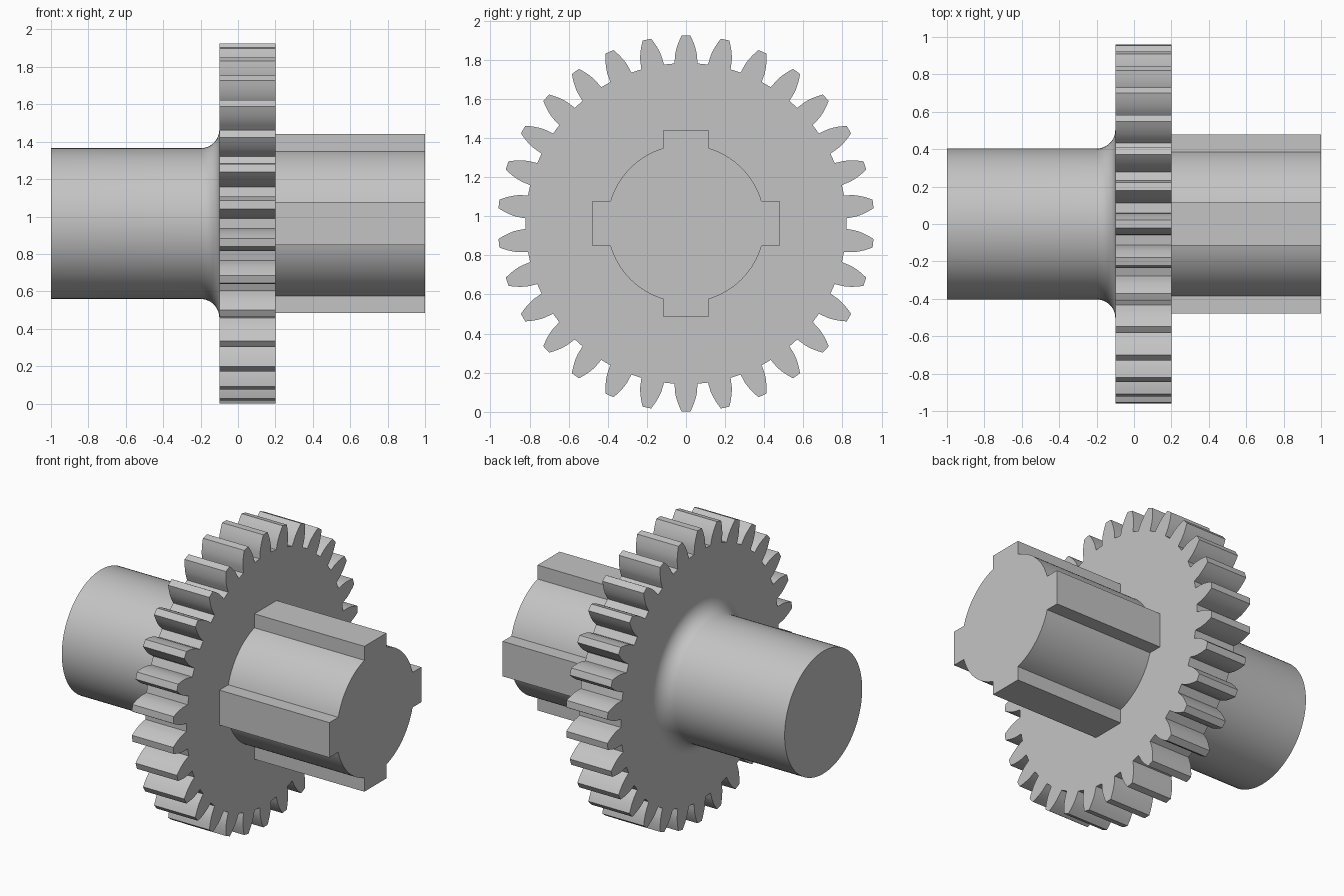
import bpy, bmesh
from math import sin, cos, tan, pi, acos, asin, radians
from mathutils import Vector, Matrix

if "Cube" in bpy.data.objects:
    bpy.data.objects.remove(bpy.data.objects["Cube"], do_unlink=True)

TEETH = 30
TIP_R = 0.962
PITCH_R = TIP_R * TEETH / (TEETH + 2)
BASE_R = PITCH_R * cos(radians(20))
ROOT_R = 0.821
SHAFT_R = 0.403
AXIS_Z = TIP_R

steel = bpy.data.materials.new("grey steel")
steel.use_nodes = True
GREY = (0.55, 0.55, 0.55, 1)
steel.diffuse_color = GREY
steel.node_tree.nodes["Principled BSDF"].inputs["Base Color"].default_value = GREY


def finish(bm, name):
    """Turn a bmesh built around the x axis into a smooth-shaded, sharp-edged part."""
    bmesh.ops.recalc_face_normals(bm, faces=bm.faces)
    mesh = bpy.data.meshes.new(name)
    bm.to_mesh(mesh)
    bm.free()
    mesh.materials.append(steel)
    obj = bpy.data.objects.new(name, mesh)
    obj.location.z = AXIS_Z
    bpy.context.collection.objects.link(obj)
    bpy.ops.object.select_all(action="DESELECT")
    obj.select_set(True)
    bpy.context.view_layer.objects.active = obj
    bpy.ops.object.shade_smooth_by_angle(angle=radians(30))


def extrude_outline(name, polar, x0, x1):
    """Extrude a closed outline of (radius, angle from the top) along x."""
    bm = bmesh.new()
    verts = [bm.verts.new((x0, r * sin(a), r * cos(a))) for r, a in polar]
    face = bm.faces.new(verts)
    ext = bmesh.ops.extrude_face_region(bm, geom=[face], use_keep_orig=True)
    moved = [v for v in ext["geom"] if isinstance(v, bmesh.types.BMVert)]
    bmesh.ops.translate(bm, verts=moved, vec=(x1 - x0, 0, 0))
    finish(bm, name)


# Gear wheel: involute flanks mirrored about each tooth centre
def involute(angle):
    return tan(angle) - angle


def half_angle(r):
    return pi / (2 * TEETH) + involute(radians(20)) - involute(acos(BASE_R / r))


STEPS = 6
flank = [(ROOT_R, half_angle(BASE_R) + 0.005)]
for i in range(STEPS + 1):
    r = BASE_R + (TIP_R - BASE_R) * i / STEPS
    flank.append((r, half_angle(r)))
tooth = [(r, -a) for r, a in flank] + [(TIP_R, 0)] + flank[::-1]
pitch = 2 * pi / TEETH
extrude_outline("gear_wheel",
                [(r, a + k * pitch) for k in range(TEETH) for r, a in tooth],
                -0.1, 0.2)

# Splined shaft: round core with four square keys
KEY_HALF, KEY_TOP, ARC = 0.115, 0.478, 24
key_a = asin(KEY_HALF / SHAFT_R)
corner = Vector((KEY_HALF, KEY_TOP))
corner_a = asin(KEY_HALF / corner.length)
quarter = [(corner.length, -corner_a), (corner.length, corner_a)]
for i in range(ARC + 1):
    quarter.append((SHAFT_R, key_a + (pi / 2 - 2 * key_a) * i / ARC))
extrude_outline("splined_shaft",
                [(r, a + k * pi / 2) for k in range(4) for r, a in quarter],
                0.2, 1.0)

# Plain shaft: lathed profile flaring into the gear through a fillet
FILLET = 0.1
profile = [(-1, 0), (-1, SHAFT_R)]
for i in range(13):
    t = pi / 2 * i / 12
    profile.append((-0.2 + FILLET * sin(t), SHAFT_R + FILLET * (1 - cos(t))))
bm = bmesh.new()
verts = [bm.verts.new((x, 0, r)) for x, r in profile]
edges = [bm.edges.new(pair) for pair in zip(verts, verts[1:])]
bmesh.ops.spin(bm, geom=verts + edges, cent=(0, 0, 0), axis=(1, 0, 0),
               angle=2 * pi, steps=96)
bmesh.ops.remove_doubles(bm, verts=bm.verts, dist=0.0001)
finish(bm, "plain_shaft")
